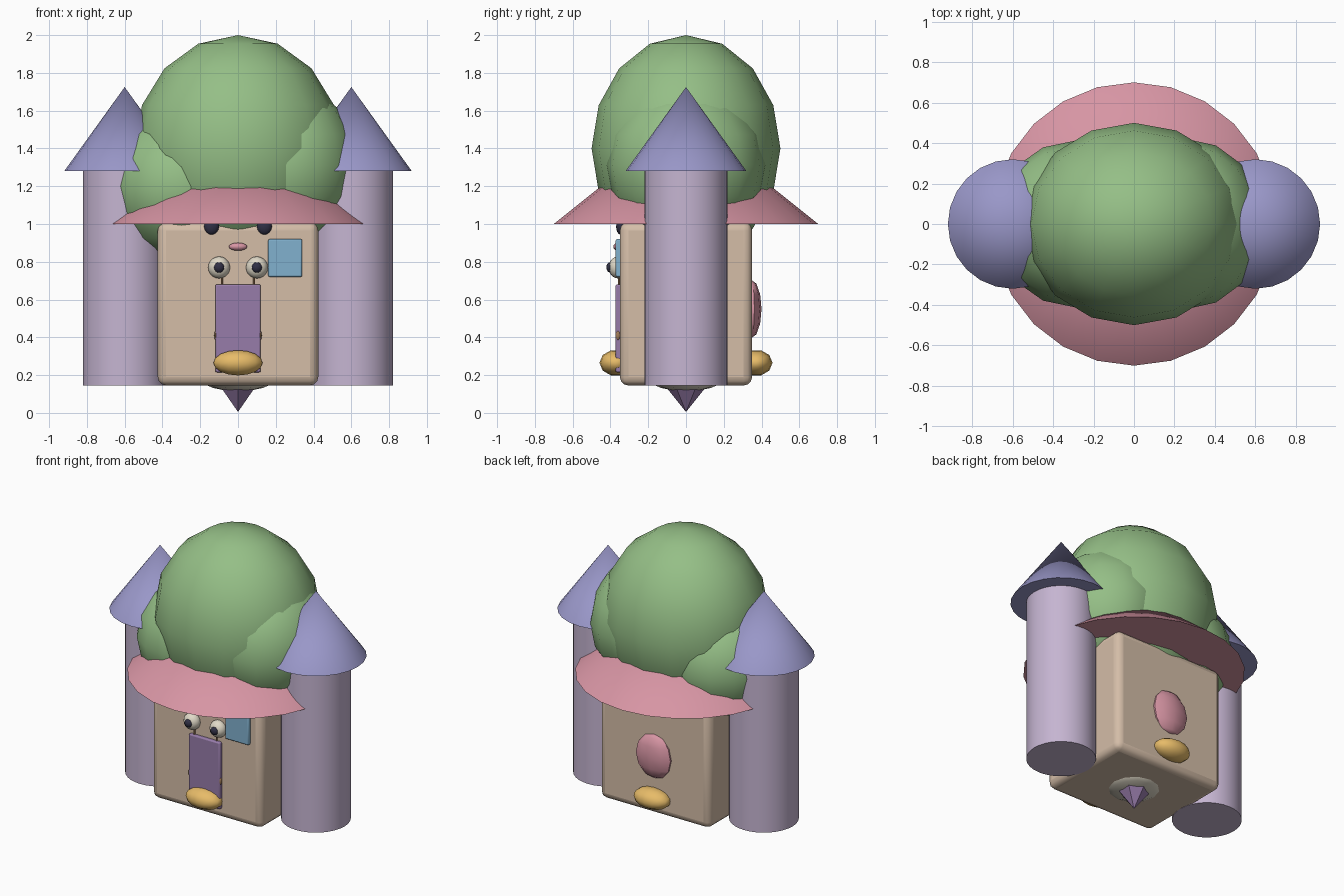
import bpy
from math import radians

if "Cube" in bpy.data.objects:
    bpy.data.objects.remove(bpy.data.objects["Cube"])


def colour(name, r, g, b):
    m = bpy.data.materials.new(name)
    m.diffuse_color = (r, g, b, 1)
    m.use_nodes = True
    m.node_tree.nodes["Principled BSDF"].inputs["Base Color"].default_value = m.diffuse_color
    return m


GREEN = colour("leaf_green", 0.30, 0.52, 0.24)
PINK = colour("pink", 0.68, 0.30, 0.37)
LILAC = colour("lilac", 0.56, 0.46, 0.64)
ROOF = colour("roof_blue", 0.32, 0.31, 0.58)
SAND = colour("sand", 0.66, 0.51, 0.39)
CREAM = colour("cream", 0.75, 0.70, 0.58)
DARK = colour("dark", 0.03, 0.03, 0.06)
GOLD = colour("gold", 0.80, 0.50, 0.14)
PLUM = colour("plum", 0.31, 0.20, 0.40)
BLUE = colour("window_blue", 0.22, 0.44, 0.62)
BROWN = colour("brown", 0.35, 0.20, 0.10)


def finish(name, mat, angle=50):
    o = bpy.context.object
    o.name = name
    o.data.materials.append(mat)
    bpy.ops.object.transform_apply(location=False, rotation=True, scale=True)
    bpy.ops.object.shade_smooth_by_angle(angle=radians(angle))
    return o


def ball(name, mat, loc, size, seg=16, rings=8, rot=(0, 0, 0)):
    bpy.ops.mesh.primitive_uv_sphere_add(segments=seg, ring_count=rings, location=loc, rotation=rot)
    bpy.context.object.scale = size
    return finish(name, mat)


def cone(name, mat, x, z0, z1, r0, r1, seg=24, y=0, angle=40):
    bpy.ops.mesh.primitive_cone_add(vertices=seg, radius1=r0, radius2=r1, depth=z1 - z0,
                                    location=(x, y, (z0 + z1) / 2))
    return finish(name, mat, angle)


def box(name, mat, lo, hi, bevel, segs=3):
    bpy.ops.mesh.primitive_cube_add(size=1, location=[(a + b) / 2 for a, b in zip(lo, hi)])
    bpy.context.object.scale = [b - a for a, b in zip(lo, hi)]
    o = finish(name, mat)
    m = o.modifiers.new("bevel", 'BEVEL')
    m.width, m.segments = bevel, segs
    return o


# Main block
box("body", SAND, (-0.425, -0.35, 0.145), (0.425, 0.35, 1.01), 0.045)

# Leafy crown
ball("crown", GREEN, (0, 0, 1.4), (0.55, 0.5, 0.6))
ball("crown_right_clump", GREEN, (0.26, 0, 1.31), (0.38, 0.42, 0.43))
ball("crown_left_clump", GREEN, (-0.30, 0, 1.2), (0.39, 0.41, 0.39))

# Sloping brim under the crown
cone("brim", PINK, 0, 1.0, 1.2, 0.70, 0.45)

# Side towers, eyes and small face details, mirrored in x
for side, s in (("left", -1), ("right", 1)):
    cone("tower_" + side, LILAC, s * 0.60, 0.145, 1.28, 0.22, 0.22, 32)
    cone("tower_roof_" + side, ROOF, s * 0.60, 1.28, 1.725, 0.32, 0, 24)
    ball("eye_" + side, CREAM, (s * 0.10, -0.36, 0.77), (0.058, 0.05, 0.058), 16, 10)
    ball("pupil_" + side, DARK, (s * 0.10, -0.40, 0.77), (0.028, 0.022, 0.028), 12, 8)
    ball("upper_eye_" + side, DARK, (s * 0.14, -0.345, 0.985), (0.04, 0.025, 0.042), 12, 8)
    cone("door_rod_" + side, BROWN, s * 0.085, 0.40, 0.73, 0.006, 0.006, 8, y=-0.355)
    ball("door_hinge_" + side, BROWN, (s * 0.118, -0.36, 0.41), (0.008, 0.012, 0.025), 8, 6)

# Door, window and mouth
box("door", PLUM, (-0.12, -0.373, 0.215), (0.12, -0.33, 0.68), 0.008, 2)
box("window", BLUE, (0.16, -0.372, 0.72), (0.34, -0.33, 0.92), 0.008, 2)
ball("mouth", PINK, (0, -0.36, 0.88), (0.05, 0.025, 0.021), 14, 8)

# Gold knobs front and back, poles along x
for name, s in (("front", -1), ("back", 1)):
    ball("knob_" + name, GOLD, (0, s * 0.37, 0.265), (0.07, 0.088, 0.13), 10, 8, (0, radians(90), 0))

# Round patch on the back
ball("back_patch", PINK, (0, 0.345, 0.55), (0.14, 0.055, 0.155), 10, 6)

# Dome and spike underneath
ball("bottom_dome", CREAM, (0, 0, 0.175), (0.19, 0.19, 0.06), 12, 8)
bpy.ops.mesh.primitive_cone_add(vertices=6, radius1=0.10, depth=0.125, location=(0, 0, 0.0675),
                                rotation=(radians(180), 0, 0))
finish("bottom_spike", PLUM, 20)
bpy.context.object.location.z = 0.0675
